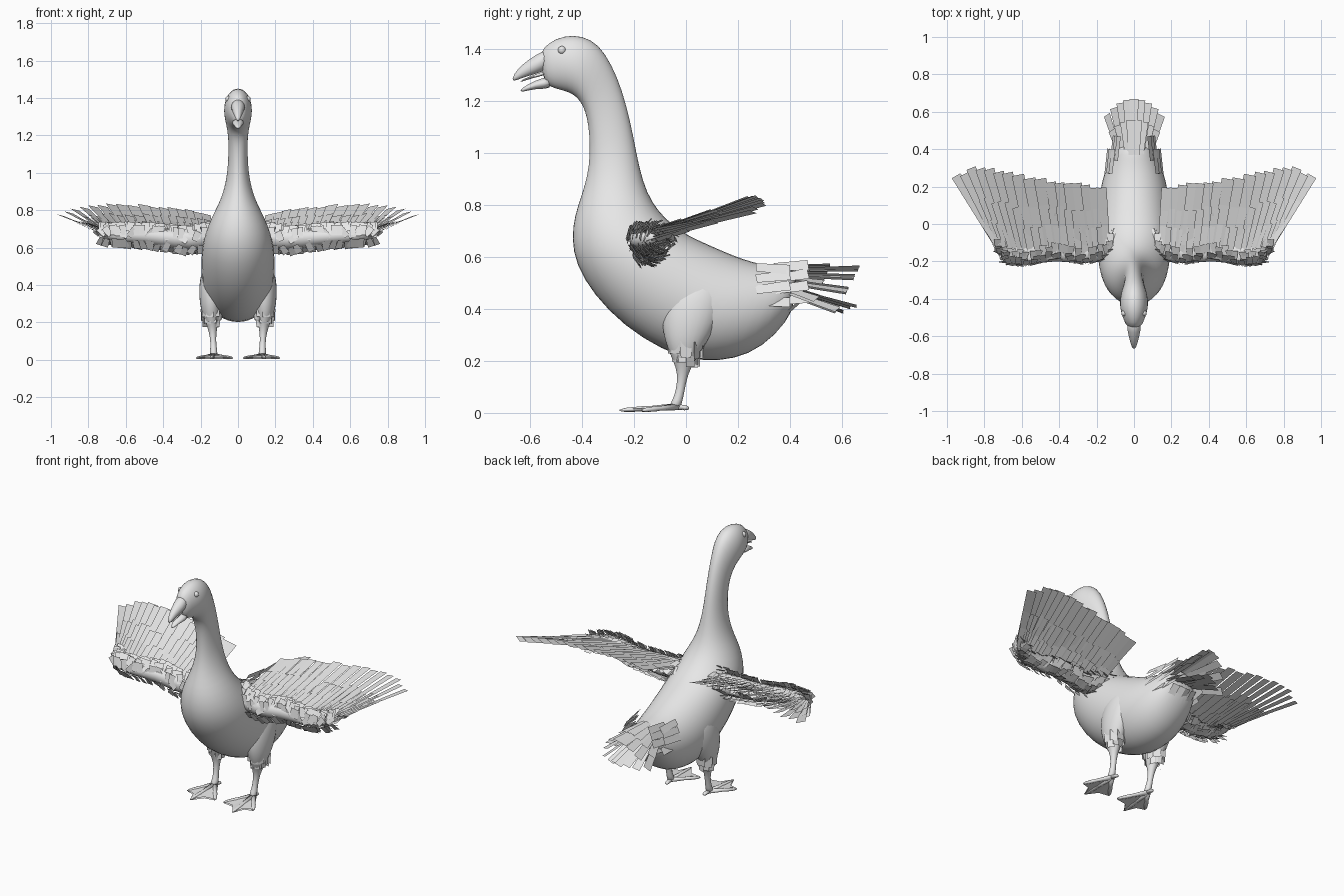
import bpy, bmesh, math, random
from mathutils import Vector as V

if "Cube" in bpy.data.objects:
    bpy.data.objects.remove(bpy.data.objects["Cube"])

random.seed(4)
grey = bpy.data.materials.new("plain_grey")
grey.diffuse_color = (0.8, 0.8, 0.8, 1)
grey.use_nodes = True
grey.node_tree.nodes["Principled BSDF"].inputs["Base Color"].default_value = grey.diffuse_color


def finish(name, bm, smooth=True, mirror=False, subsurf=0):
    """Turn a bmesh into a named object."""
    if smooth:
        bmesh.ops.recalc_face_normals(bm, faces=bm.faces)
    for f in bm.faces:
        f.smooth = smooth
    me = bpy.data.meshes.new(name)
    bm.to_mesh(me)
    bm.free()
    me.materials.append(grey)
    ob = bpy.data.objects.new(name, me)
    bpy.context.collection.objects.link(ob)
    if mirror:
        m = ob.modifiers.new("mirror", 'MIRROR')
        m.use_mirror_merge = False
    if subsurf:
        s = ob.modifiers.new("subsurf", 'SUBSURF')
        s.levels = s.render_levels = subsurf
    return ob


def rings(bm, sections, n):
    """Skin elliptical rings, each given as (centre, axis u, axis v)."""
    loops = []
    for c, u, v in sections:
        angles = [2 * math.pi * k / n for k in range(n)]
        loops.append([bm.verts.new(c + u * math.cos(a) + v * math.sin(a)) for a in angles])
    for a, b in zip(loops, loops[1:]):
        for k in range(n):
            bm.faces.new((a[k], a[(k + 1) % n], b[(k + 1) % n], b[k]))
    bm.faces.new(loops[0])
    bm.faces.new(loops[-1][::-1])


def loft(name, rows, n=12, mirror=False, subsurf=1):
    """Rows: first edge (y, z), second edge (y, z), half width, x offset."""
    bm = bmesh.new()
    secs = []
    for y1, z1, y2, z2, w, x in rows:
        p, q = V((x, y1, z1)), V((x, y2, z2))
        secs.append(((p + q) / 2, (p - q) / 2, V((w, 0, 0))))
    rings(bm, secs, n)
    return finish(name, bm, True, mirror, subsurf)


def along(pts, t):
    """Point at fraction t of a polyline."""
    s = min(max(t, 0), 1) * (len(pts) - 1)
    i = min(int(s), len(pts) - 2)
    return V(pts[i]).lerp(V(pts[i + 1]), s - i)


def plate(bm, a, b, wa, wb, up=V((0, 0, 1)), tilt=0.006):
    """One flat feather from root a to tip b, one edge raised to overlap."""
    a, b = V(a), V(b)
    side = (b - a).cross(up).normalized()
    lift = up * tilt
    quad = [a - side * wa - lift, a + side * wa + lift, b + side * wb + lift, b - side * wb - lift]
    bm.faces.new([bm.verts.new(p) for p in quad])


# Head, neck and body in one skin
loft("body", [(y1, z1, y2, z2, w, 0) for y1, z1, y2, z2, w in [
    (-.565, 1.385, -.55, 1.265, .034), (-.53, 1.425, -.50, 1.245, .055),
    (-.47, 1.453, -.455, 1.235, .074), (-.40, 1.453, -.42, 1.215, .077),
    (-.335, 1.42, -.395, 1.18, .068), (-.285, 1.34, -.38, 1.13, .056),
    (-.245, 1.245, -.372, 1.07, .051), (-.21, 1.11, -.37, .99, .053),
    (-.19, 1.0, -.38, .91, .063), (-.165, .89, -.405, .83, .09),
    (-.13, .81, -.43, .76, .13), (-.08, .75, -.443, .67, .165),
    (-.02, .70, -.427, .57, .188), (.05, .665, -.36, .455, .198),
    (.12, .635, -.24, .33, .20), (.19, .605, -.09, .238, .197),
    (.25, .585, .02, .20, .19), (.30, .572, .13, .197, .175),
    (.35, .565, .24, .22, .152), (.40, .56, .345, .295, .12), (.43, .53, .42, .40, .08)]], 20)

# Open beak
loft("upper_beak", [(-.52, 1.41, -.53, 1.315, .045, 0), (-.58, 1.378, -.58, 1.303, .034, 0),
                    (-.63, 1.342, -.635, 1.285, .021, 0), (-.665, 1.30, -.672, 1.272, .009, 0)])
loft("lower_beak", [(-.52, 1.30, -.51, 1.243, .042, 0), (-.58, 1.28, -.58, 1.248, .026, 0),
                    (-.64, 1.245, -.64, 1.23, .009, 0)])
loft("tongue", [(-.53, 1.32, -.53, 1.30, .02, 0), (-.59, 1.30, -.59, 1.288, .014, 0),
                (-.64, 1.277, -.64, 1.27, .006, 0)], 8)

# Eyes
bm = bmesh.new()
bmesh.ops.create_uvsphere(bm, u_segments=12, v_segments=8, radius=.016)
bmesh.ops.translate(bm, verts=bm.verts, vec=(.052, -.477, 1.395))
finish("eyes", bm, mirror=True)

# Thigh running down into the shin
loft("legs", [(-.04, .53, .13, .53, .03, .14), (-.09, .43, .16, .45, .07, .14),
              (-.10, .34, .13, .34, .072, .14), (-.08, .26, .08, .27, .056, .145),
              (-.05, .20, .035, .20, .035, .14), (-.032, .15, .008, .15, .02, .135),
              (-.038, .09, -.004, .09, .015, .132), (-.052, .05, -.012, .05, .02, .13),
              (-.07, .02, -.02, .015, .022, .13)], 12, True)

# Feet: toes, rear spur and scalloped web
ankle = V((.13, -.035, .024))
tips = [V((.222, -.17, .01)), V((.142, -.255, .01)), V((.028, -.18, .01))]
bm = bmesh.new()
for tip in tips + [V((.125, .012, .018))]:
    d = tip - ankle
    side = V((-d.y, d.x, 0)).normalized()
    up = V((0, 0, 1))
    rings(bm, [(ankle.lerp(tip, t), side * r, up * r * .8)
               for t, r in ((0, .017), (.5, .011), (.6, .013), (.9, .01), (1, .003))], 8)
finish("toes", bm, mirror=True)
bm = bmesh.new()
outline = [ankle, tips[0], V((.172, -.185, .01)), tips[1], V((.095, -.19, .01)), tips[2]]
for z in (-.004, .004):
    vs = [bm.verts.new(p + V((0, 0, z))) for p in outline]
    for k in range(1, 5):
        bm.faces.new((vs[0], vs[k], vs[k + 1]) if z > 0 else (vs[0], vs[k + 1], vs[k]))
finish("foot_webs", bm, False, True)

# Ragged feathers where the thigh ends
bm = bmesh.new()
for row, (z, r) in enumerate(((.285, .066), (.25, .05))):
    for k in range(9):
        a = 2 * math.pi * (k + row / 2) / 9
        out = V((math.cos(a) * .75, math.sin(a), 0))
        c = V((.143, 0, z + random.uniform(-.015, .015)))
        plate(bm, c + out * r, c + out * (r * .95) + V((0, 0, -.065)), .022, .02, out.normalized(), .004)
finish("thigh_feathers", bm, False, True)

# Wing outline seen from above, with height following a backward rise
lead = [(.13, -.15, 0), (.25, -.19, 0), (.40, -.165, 0), (.56, -.215, 0), (.66, -.20, 0), (.73, -.12, 0)]
trail = [(.15, .185, 0), (.30, .21, 0), (.46, .225, 0), (.66, .26, 0), (.83, .305, 0), (.975, .255, 0)]


def on_wing(t, f, dz=0):
    p = along(lead, t).lerp(along(trail, t), f)
    p.z = .675 + .30 * (p.y + .15) + .035 * math.sin(math.pi * t) * f - .03 * t ** 3 * f + dz
    return p


# Layered flight feathers and coverts: count, root, tip, height
bm = bmesh.new()
for count, f0, f1, dz in ((17, .12, 1.0, 0), (19, .08, .66, .011), (22, .05, .42, .02),
                          (18, .08, .60, -.010), (22, .04, .36, -.02)):
    for k in range(count):
        t = (k + .5) / count
        a = on_wing(t, f0, dz)
        b = on_wing(t, f1 + random.uniform(-.025, .025), dz * .5 + random.uniform(-.004, .004))
        h = .5 / count
        wa = (on_wing(t + h, f0) - on_wing(t - h, f0)).length * .6
        wb = (on_wing(t + h, f1) - on_wing(t - h, f1)).length * .56
        plate(bm, a, b, wa, wb)
finish("wing_feathers", bm, False, True)

# Wing arm
bone = [(.10, -.12, .66), (.26, -.16, .635), (.42, -.14, .655), (.58, -.185, .665), (.67, -.18, .665), (.73, -.11, .675)]
radius = [.07, .06, .05, .042, .034, .018]
bm = bmesh.new()
rings(bm, [(V(p), V((0, r, r * .2)), V((0, -r * .3, r * .95))) for p, r in zip(bone, radius)], 10)
finish("wing_arms", bm, mirror=True, subsurf=1)

# Small overlapping feathers covering the arm
bm = bmesh.new()
for i in range(26):
    t = (i + .5) / 26
    r = .065 - .035 * t
    for k in range(9):
        a = math.radians(35 + 36 * k + random.uniform(-10, 10))
        out = V((0, math.cos(a), math.sin(a)))
        c = along(bone, t) + V((random.uniform(-.01, .01), 0, 0))
        back = V((random.uniform(-.2, .3), 1, .35 + .8 * math.sin(a) * max(0, -math.cos(a))))
        back = (back - out * back.dot(out) * .9).normalized()
        p = c + out * r
        plate(bm, p, p + back * .055 + out * .006, .014, .019, out, .003)
finish("arm_feathers", bm, False, True)

# Arched tail fan in two layers, drooping at the sides
bm = bmesh.new()
for count, reach, dz, w in ((9, 1.0, 0, .024), (8, .62, .012, .026)):
    for k in range(count):
        s = 2 * k / (count - 1) - 1
        a = V((.075 * s, .37, .552 - .08 * s * s + dz))
        b = V((.145 * s, .668 - .085 * s * s, .563 - .165 * s * s + dz))
        plate(bm, a, a.lerp(b, reach), w * .7, w, V((s * .7, 0, 1)).normalized(), .004)
for x in (-.085, -.04, 0, .04, .085):  # lower layer
    plate(bm, (x * .6, .39, .48), (x, .655 - abs(x) * .6, .41 + x * x * -3), .018, .022)
finish("tail_feathers", bm, False)

# Loose tufts beside the tail
bm = bmesh.new()
for k in range(8):
    z = .43 + .13 * (k % 4) / 3
    y = .27 + .07 * (k // 4)
    x = .15 - .03 * (k // 4) - abs(z - .48) * .3
    plate(bm, (x, y, z), (x - .015, y + .13, z + random.uniform(-.015, .02)), .018, .021,
          V((1, .2, .3)).normalized(), .005)
for x in (.02, .06):
    plate(bm, (x, .36, .36), (x, .44, .43), .02, .02, V((0, 1, -1)).normalized())
finish("tail_tufts", bm, False, True)
